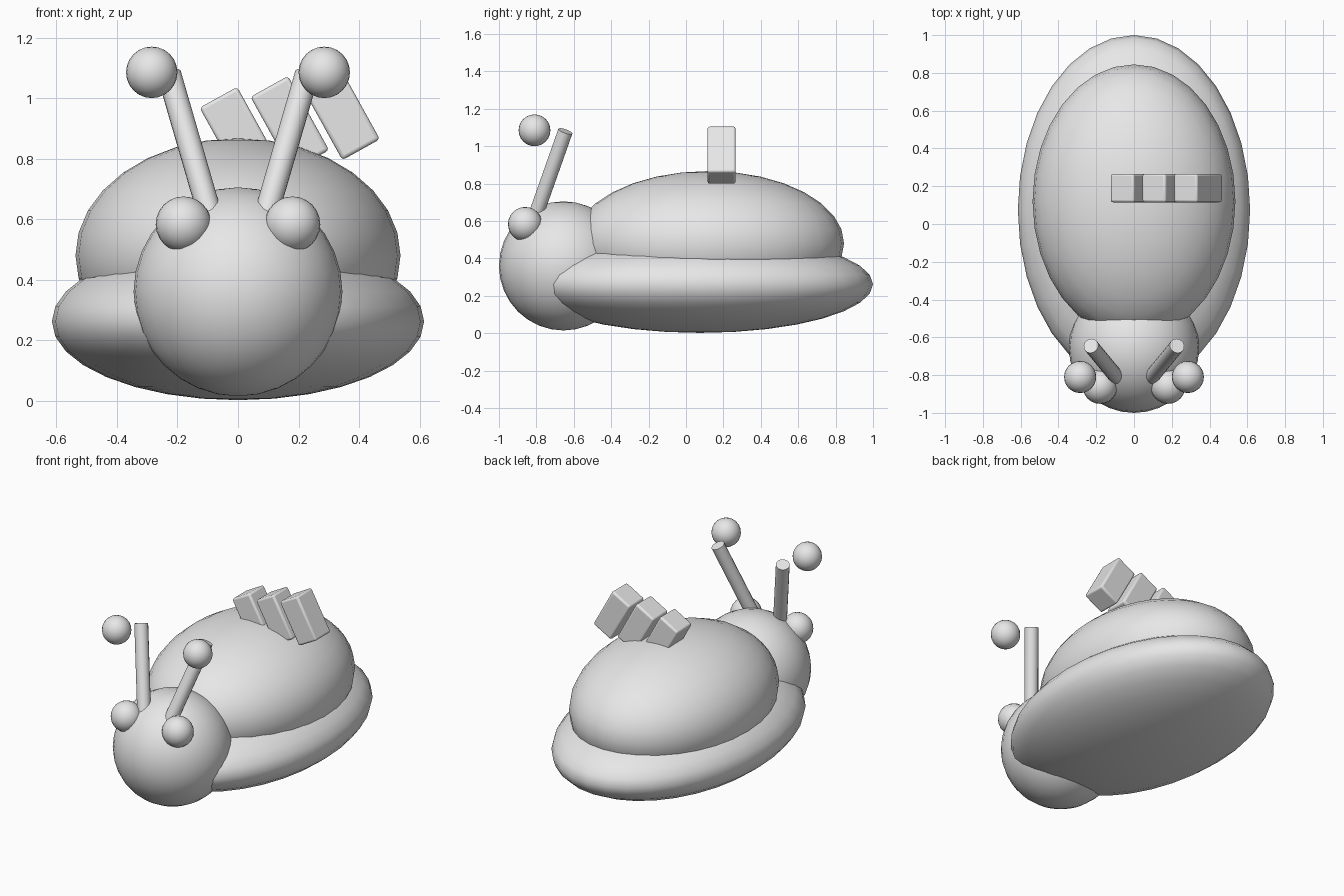
import bpy, math
from mathutils import Vector

if "Cube" in bpy.data.objects:
    bpy.data.objects.remove(bpy.data.objects["Cube"])

grey = bpy.data.materials.new("plain_grey")
grey.diffuse_color = (0.8, 0.8, 0.8, 1)
grey.use_nodes = True
grey.node_tree.nodes["Principled BSDF"].inputs["Base Color"].default_value = grey.diffuse_color


def finish(name, smooth=True):
    ob = bpy.context.object
    ob.name = name
    ob.data.materials.append(grey)
    if smooth:
        bpy.ops.object.shade_smooth_by_angle(angle=math.radians(40))
    return ob


def ball(name, centre, radii, segs=32, rings=16):
    bpy.ops.mesh.primitive_uv_sphere_add(segments=segs, ring_count=rings, radius=1, location=centre)
    bpy.context.object.scale = radii
    bpy.ops.object.transform_apply(location=False, rotation=False, scale=True)
    return finish(name)


def rod(name, a, b, r):
    a, b = Vector(a), Vector(b)
    bpy.ops.mesh.primitive_cylinder_add(vertices=16, radius=r, depth=(b - a).length, location=(a + b) / 2)
    bpy.context.object.rotation_euler = (b - a).to_track_quat('Z', 'Y').to_euler()
    return finish(name)


# body, shell and head
ball("body", (0, 0.075, 0.262), (0.615, 0.925, 0.26))
ball("shell", (0, 0.12, 0.48), (0.537, 0.725, 0.387))
ball("head", (0, -0.655, 0.36), (0.345, 0.345, 0.345))

# eyes, stalks and stalk tips on both sides
for side, s in (("left", -1), ("right", 1)):
    ball(side + "_eye", (s * 0.18, -0.86, 0.583), (0.092,) * 3, 24, 12)
    rod(side + "_stalk", (s * 0.08, -0.825, 0.57), (s * 0.228, -0.645, 1.08), 0.04)
    ball(side + "_stalk_tip", (s * 0.285, -0.81, 1.085), (0.085,) * 3, 24, 12)

# three leaning blocks on the shell
for i in range(3):
    bpy.ops.mesh.primitive_cube_add(size=1, location=(0.003 + 0.168 * i, 0.19, 0.88 + 0.036 * i))
    ob = bpy.context.object
    ob.scale = (0.142, 0.15, 0.28)
    bpy.ops.object.transform_apply(location=False, rotation=False, scale=True)
    ob.rotation_euler = (0, math.radians(-29), 0)
    finish("shell_block_%d" % (i + 1))
    bev = ob.modifiers.new("bevel", 'BEVEL')
    bev.width = 0.012
    bev.segments = 3
